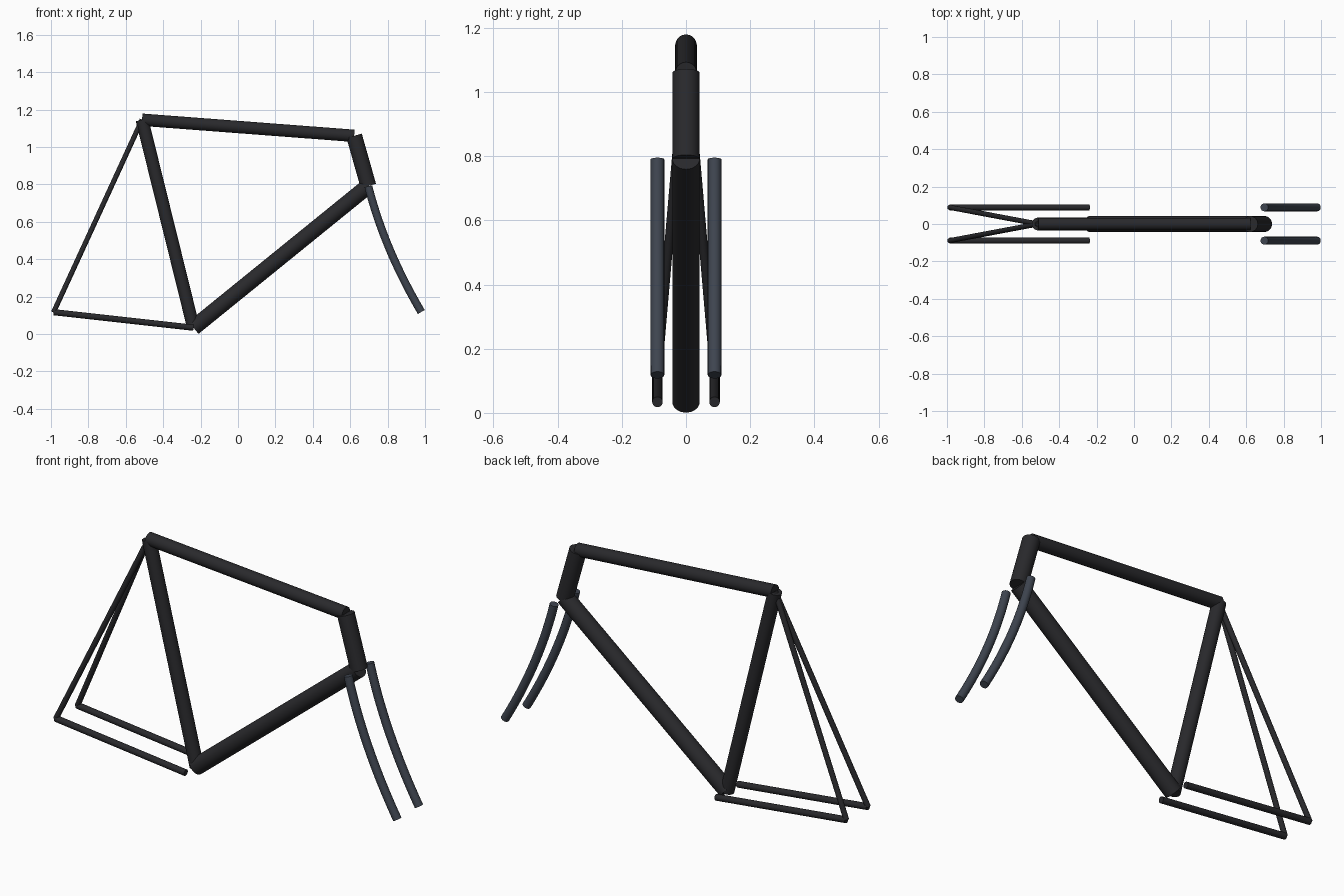
import bpy
from mathutils import Vector

if "Cube" in bpy.data.objects:
    bpy.data.objects.remove(bpy.data.objects["Cube"])


def material(name, rgb):
    m = bpy.data.materials.new(name)
    m.diffuse_color = (*rgb, 1)
    m.use_nodes = True
    m.node_tree.nodes["Principled BSDF"].inputs["Base Color"].default_value = m.diffuse_color
    return m


BLACK = material("black_paint", (0.022, 0.022, 0.025))
SLATE = material("slate_paint", (0.048, 0.058, 0.078))


def smooth(ob, mat):
    ob.data.materials.clear()
    ob.data.materials.append(mat)
    bpy.ops.object.select_all(action='DESELECT')
    ob.select_set(True)
    bpy.context.view_layer.objects.active = ob
    bpy.ops.object.shade_smooth_by_angle()


def tube(name, a, b, r):
    """Capped cylinder between two points."""
    a, b = Vector(a), Vector(b)
    d = b - a
    bpy.ops.mesh.primitive_cylinder_add(vertices=32, radius=r, depth=d.length,
                                        location=(a + b) / 2)
    ob = bpy.context.object
    ob.name = name
    ob.rotation_euler = d.to_track_quat('Z', 'Y').to_euler()
    smooth(ob, BLACK)


def bent_tube(name, a, c, b, r):
    """Capped tube along a quadratic arc with control point c."""
    a, c, b = Vector(a), Vector(c), Vector(b)
    cu = bpy.data.curves.new(name, 'CURVE')
    cu.dimensions = '3D'
    cu.bevel_depth = r
    cu.bevel_resolution = 6
    cu.use_fill_caps = True
    cu.resolution_u = 24
    sp = cu.splines.new('BEZIER')
    sp.bezier_points.add(1)
    p, q = sp.bezier_points
    for pt in (p, q):
        pt.handle_left_type = pt.handle_right_type = 'FREE'
    p.co, q.co = a, b
    p.handle_right = a + (c - a) * 2 / 3
    q.handle_left = b + (c - b) * 2 / 3
    p.handle_left = a - (c - a) / 3
    q.handle_right = b - (c - b) / 3
    ob = bpy.data.objects.new(name, cu)
    bpy.context.collection.objects.link(ob)
    bpy.ops.object.select_all(action='DESELECT')
    ob.select_set(True)
    bpy.context.view_layer.objects.active = ob
    bpy.ops.object.convert(target='MESH')
    smooth(bpy.context.object, SLATE)


# Joints of the frame
SEAT = (-0.513, 0, 1.146)
CRANK = (-0.238, 0, 0.034)
HEAD_TOP = (0.621, 0, 1.06)
HEAD_LOW = (0.697, 0, 0.792)

# Main triangle
tube("top_tube", SEAT, HEAD_TOP, 0.033)
tube("seat_tube", SEAT, CRANK, 0.034)
tube("down_tube", CRANK, HEAD_LOW, 0.0425)
tube("head_tube", HEAD_TOP, HEAD_LOW, 0.0425)

# Paired stays and fork blades
for side, s in (("right", -1), ("left", 1)):
    y = 0.089 * s
    axle = (-0.986, y, 0.117)
    tube(f"chain_stay_{side}", (CRANK[0], y, CRANK[2]), axle, 0.0163)
    tube(f"seat_stay_{side}", SEAT, axle, 0.0135)
    bent_tube(f"fork_blade_{side}", (0.697, y, 0.79), (0.782, y, 0.455),
              (0.98, y, 0.118), 0.0213)
